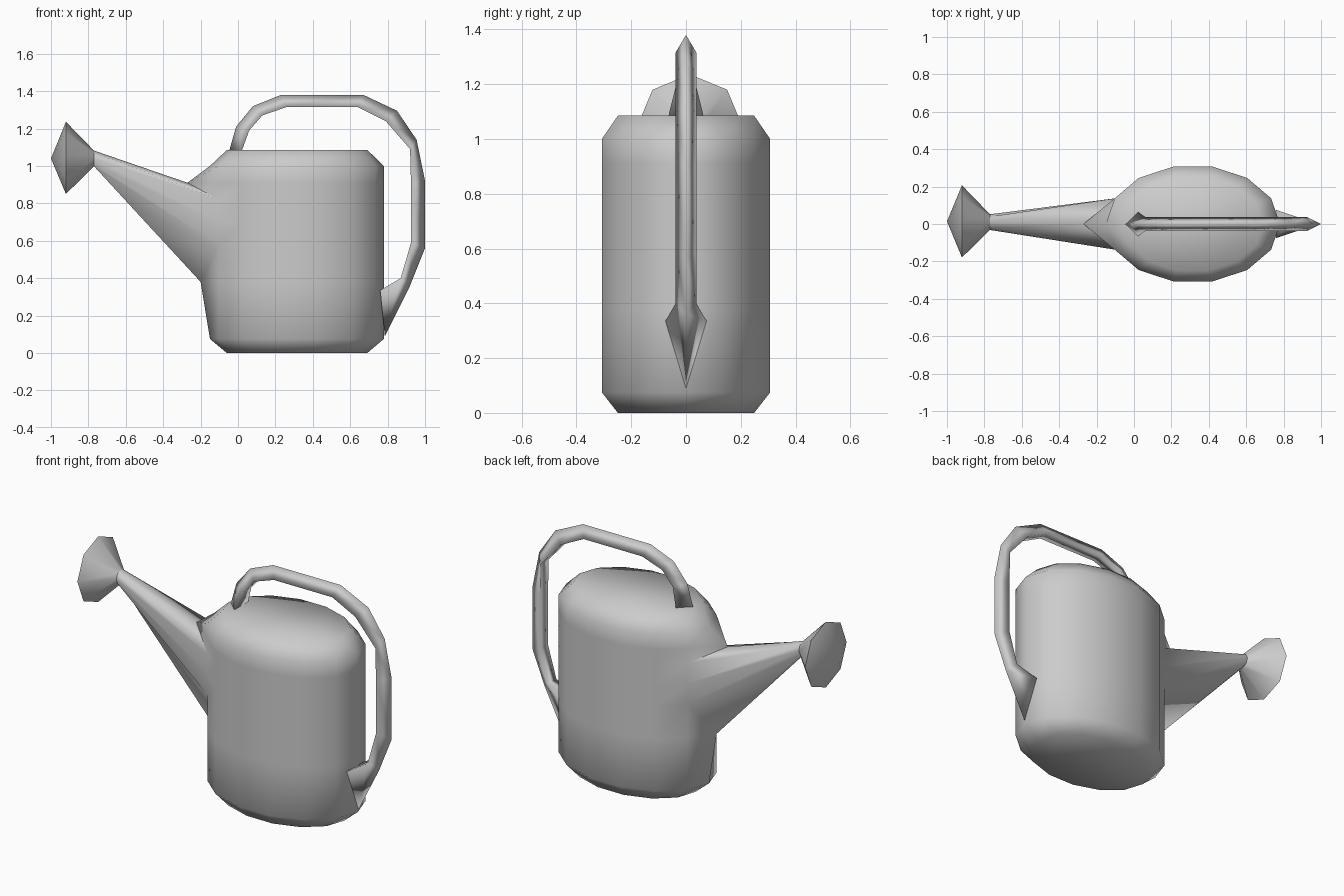
import bpy, bmesh
from math import sin, cos, pi, radians

cube = bpy.data.objects.get("Cube")
if cube:
    bpy.data.objects.remove(cube, do_unlink=True)

metal = bpy.data.materials.new("grey metal")
metal.use_nodes = True
GREY = (0.6, 0.6, 0.6, 1)
metal.diffuse_color = GREY
metal.node_tree.nodes["Principled BSDF"].inputs["Base Color"].default_value = GREY


def finish(bm, name, angle):
    bmesh.ops.recalc_face_normals(bm, faces=bm.faces[:])
    mesh = bpy.data.meshes.new(name)
    bm.to_mesh(mesh)
    bm.free()
    obj = bpy.data.objects.new(name, mesh)
    bpy.context.collection.objects.link(obj)
    mesh.materials.append(metal)
    bpy.ops.object.select_all(action="DESELECT")
    obj.select_set(True)
    bpy.context.view_layer.objects.active = obj
    bpy.ops.object.shade_smooth_by_angle(angle=radians(angle))


def add_ring(bm, points):
    return [bm.verts.new(p) for p in points]


def bridge(bm, a, b, skip=()):
    n = len(a)
    for i in range(n):
        if i not in skip:
            j = (i + 1) % n
            bm.faces.new((a[i], a[j], b[j], b[i]))


def octagon(x, y, z, r):
    return [(x, y + r * sin(i * pi / 4), z - r * cos(i * pi / 4)) for i in range(8)]


TIP = octagon(-0.77, 0.01, 1.04, 0.042)

# Body: oval rings, with the spout-side vertex pulled outwards
SIDES, LEFT = 14, 7
bm = bmesh.new()
rings = []
for z, scale, left_x in [(0, 0.81, -0.06), (0.075, 1, -0.15), (0.38, 1, -0.2),
                         (0.58, 1, None), (0.7, 1, None), (0.82, 1, None),
                         (0.91, 1, -0.27), (1.0, 1, -0.15), (1.085, 0.81, -0.06)]:
    pts = []
    for i in range(SIDES):
        a = 2 * pi * i / SIDES
        x = 0.315 + 0.465 * scale * cos(a)
        if i == LEFT and left_x is not None:
            x = left_x
        pts.append((x, 0.315 * scale * sin(a), z))
    rings.append(add_ring(bm, pts))
for k in range(len(rings) - 1):
    bridge(bm, rings[k], rings[k + 1], skip=(LEFT - 1, LEFT) if 2 <= k <= 5 else ())
bm.faces.new(rings[0])
bm.faces.new(rings[-1])

# Spout: grows out of the opening left in the body wall
low, high = rings[2], rings[6]
for s in (LEFT - 1, LEFT + 1):
    bm.faces.new((low[LEFT], low[s], rings[3][s]))
    bm.faces.new((high[LEFT], high[s], rings[5][s]))
up = [rings[k][LEFT - 1] for k in (3, 4, 5)]
down = [rings[k][LEFT + 1] for k in (5, 4, 3)]
root = [low[LEFT]] + up + [high[LEFT]] + down
bmesh.ops.delete(bm, geom=[rings[k][LEFT] for k in (3, 4, 5)], context="VERTS")
bridge(bm, root, add_ring(bm, TIP))
finish(bm, "body_and_spout", 80)

# Sprinkler head: flared cone with a shallow pointed front
bm = bmesh.new()
neck = add_ring(bm, TIP)
rim = add_ring(bm, octagon(-0.92, 0.014, 1.043, 0.193))
bridge(bm, neck, rim)
point = bm.verts.new((-1.0, 0.014, 1.04))
for i in range(8):
    bm.faces.new((rim[i], rim[(i + 1) % 8], point))
finish(bm, "sprinkler_head", 80)

# Handle: triangular section, given as outer ridge, inner edge, half width
SECTIONS = [
    ((-0.05, 1.07), (0.02, 1.08), 0.065),
    ((-0.01, 1.21), (0.06, 1.19), 0.038),
    ((0.08, 1.32), (0.13, 1.27), 0.038),
    ((0.23, 1.38), (0.26, 1.315), 0.038),
    ((0.67, 1.38), (0.64, 1.315), 0.038),
    ((0.85, 1.295), (0.79, 1.24), 0.038),
    ((0.955, 1.14), (0.92, 1.09), 0.038),
    ((1.0, 0.92), (0.925, 0.9), 0.038),
    ((1.0, 0.56), (0.925, 0.59), 0.038),
    ((0.92, 0.36), (0.87, 0.4), 0.038),
    ((0.785, 0.09), (0.76, 0.335), 0.075),
]
bm = bmesh.new()
rings = [add_ring(bm, [(o[0], 0, o[1]), (i[0], w, i[1]), (i[0], -w, i[1])])
         for o, i, w in SECTIONS]
for a, b in zip(rings, rings[1:]):
    bridge(bm, a, b)
bm.faces.new(rings[0])
bm.faces.new(rings[-1])
finish(bm, "handle", 180)
